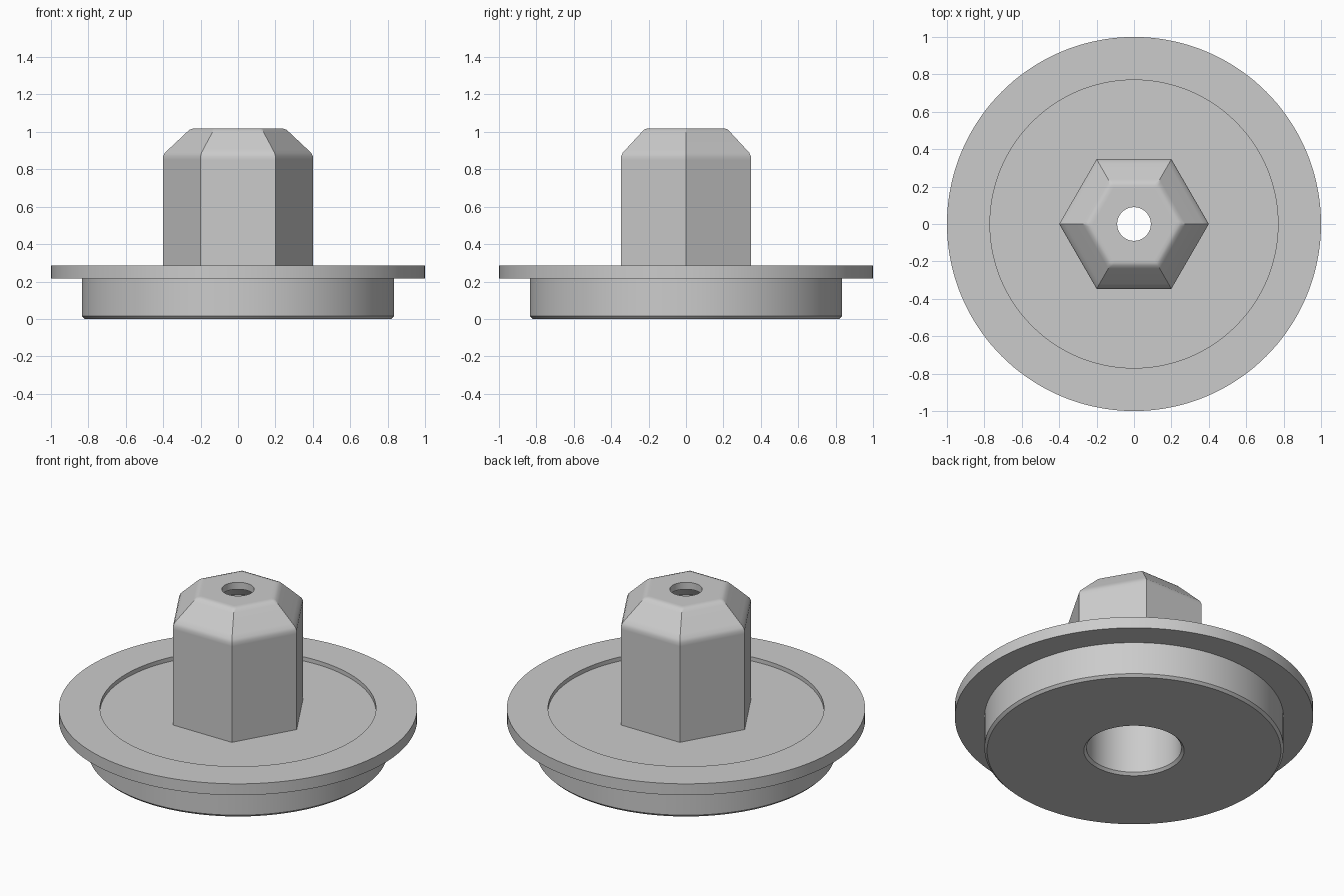
import bpy, bmesh
from math import cos, sin, pi, radians

cube = bpy.data.objects.get("Cube")
if cube:
    bpy.data.objects.remove(cube, do_unlink=True)

SEGMENTS = 144

grey = bpy.data.materials.new("plain grey")
grey.use_nodes = True
grey.diffuse_color = (0.6, 0.6, 0.6, 1)
grey.node_tree.nodes["Principled BSDF"].inputs["Base Color"].default_value = (0.6, 0.6, 0.6, 1)


def ring(bm, shape, radius, z):
    """One loop of vertices: a circle, or a hexagon with corners on the x axis."""
    verts = []
    for i in range(SEGMENTS):
        a = 2 * pi * i / SEGMENTS
        r = radius
        if shape == "hex":
            r *= cos(pi / 6) / cos(a % (pi / 3) - pi / 6)
        verts.append(bm.verts.new((r * cos(a), r * sin(a), z)))
    return verts


def loft(name, profile):
    """Skin a list of (shape, radius, height) rings into an object."""
    bm = bmesh.new()
    rings = [ring(bm, *p) for p in profile]
    for lower, upper in zip(rings, rings[1:]):
        for i in range(SEGMENTS):
            j = (i + 1) % SEGMENTS
            bm.faces.new((lower[i], lower[j], upper[j], upper[i]))
    mesh = bpy.data.meshes.new(name)
    bm.to_mesh(mesh)
    bm.free()
    mesh.materials.append(grey)
    obj = bpy.data.objects.new(name, mesh)
    bpy.context.collection.objects.link(obj)
    bpy.ops.object.select_all(action="DESELECT")
    obj.select_set(True)
    bpy.context.view_layer.objects.active = obj
    bpy.ops.object.shade_smooth_by_angle(angle=radians(30))
    return obj


FLOOR = 0.26   # recessed floor inside the rim
BORE = 0.265   # wide bore from below

# Round base: bore, chamfered plug, wide rim and recessed floor
loft("flanged_base", [
    ("round", BORE, FLOOR),
    ("round", BORE, 0.015),
    ("round", 0.28, 0),
    ("round", 0.82, 0),
    ("round", 0.835, 0.015),
    ("round", 0.835, 0.215),
    ("round", 1, 0.215),
    ("round", 1, 0.285),
    ("round", 0.77, 0.285),
    ("round", 0.77, FLOOR),
    ("hex", 0.4, FLOOR),
])

# Hollow hexagonal post: softened shoulder, flat top, small hole, inner cavity
loft("hex_post", [
    ("hex", 0.4, FLOOR),
    ("hex", 0.4, 0.85),
    ("hex", 0.4, 0.87),
    ("hex", 0.391, 0.888),
    ("hex", 0.37, 0.908),
    ("hex", 0.275, 0.997),
    ("hex", 0.258, 1.012),
    ("hex", 0.24, 1.018),
    ("hex", 0.22, 1.018),
    ("round", 0.09, 1.018),
    ("round", 0.09, 0.975),
    ("round", 0.15, 0.975),
    ("round", BORE, 0.86),
    ("round", BORE, FLOOR),
])
